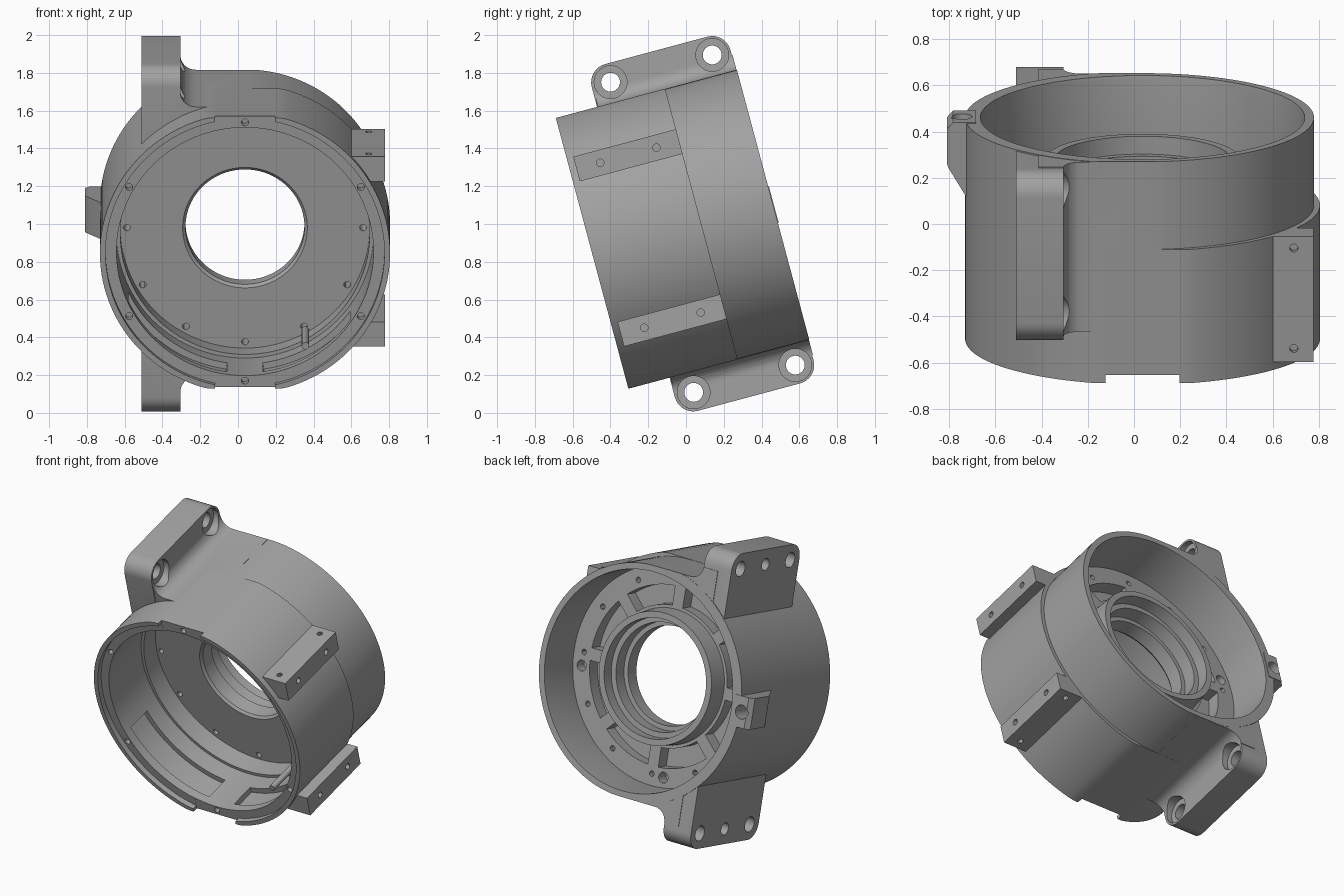
import bpy, bmesh, math
from mathutils import Matrix, Vector

cube = bpy.data.objects.get("Cube")
if cube:
    bpy.data.objects.remove(cube)

metal = bpy.data.materials.new("cast_grey")
metal.use_nodes = True
GREY = (0.36, 0.36, 0.36, 1)
metal.diffuse_color = GREY
metal.node_tree.nodes["Principled BSDF"].inputs["Base Color"].default_value = GREY

# Local frame: y runs along the bore, z is up across it, x = 0 on the bore axis
PLACE = Matrix.Translation((0.037, -0.018, 0.973)) @ Matrix.Rotation(math.radians(15), 4, 'X')
AXES = {'x': lambda a, b, d: (d, a, b), 'y': lambda a, b, d: (a, d, b), 'z': lambda a, b, d: (a, b, d)}


def prism(bm, pts, axis, lo, hi):
    """Extrude a closed outline along an axis."""
    at = AXES[axis]
    face = bm.faces.new([bm.verts.new(at(a, b, lo)) for a, b in pts])
    out = bmesh.ops.extrude_face_region(bm, geom=[face])
    verts = [g for g in out["geom"] if isinstance(g, bmesh.types.BMVert)]
    bmesh.ops.translate(bm, verts=verts, vec=Vector(at(0, 0, hi - lo)))


def ring(r, a=0, b=0, n=24):
    return [(a + r * math.cos(math.tau * i / n), b + r * math.sin(math.tau * i / n)) for i in range(n)]


def polar(r, deg):
    return r * math.cos(math.radians(deg)), r * math.sin(math.radians(deg))


def sector(r0, r1, in0, in1, out0, out1, n=14):
    """Curved pocket outline with separate inner and outer angle ranges."""
    outer = [polar(r1, out0 + (out1 - out0) * i / n) for i in range(n + 1)]
    inner = [polar(r0, in1 + (in0 - in1) * i / n) for i in range(n + 1)]
    return outer + inner


def rounded(a0, a1, b0, b1, r, n=8):
    pts = []
    for k, (a, b) in enumerate([(a1 - r, b1 - r), (a0 + r, b1 - r), (a0 + r, b0 + r), (a1 - r, b0 + r)]):
        for i in range(n + 1):
            da, db = polar(r, 90 * (k + i / n))
            pts.append((a + da, b + db))
    return pts


def make(name, bm):
    bmesh.ops.recalc_face_normals(bm, faces=bm.faces)
    mesh = bpy.data.meshes.new(name)
    bm.to_mesh(mesh)
    bm.free()
    mesh.materials.append(metal)
    obj = bpy.data.objects.new(name, mesh)
    bpy.context.collection.objects.link(obj)
    return obj


def solid(name, *prisms):
    bm = bmesh.new()
    for p in prisms:
        prism(bm, *p)
    return make(name, bm)


def combine(target, tool, mode):
    mod = target.modifiers.new("join", 'BOOLEAN')
    mod.operation, mod.solver, mod.object = mode, 'EXACT', tool
    graph = bpy.context.evaluated_depsgraph_get()
    mesh = bpy.data.meshes.new_from_object(target.evaluated_get(graph))
    target.modifiers.clear()
    target.data = mesh
    bpy.data.objects.remove(tool)


def add(*prisms):
    combine(housing, solid("addition", *prisms), 'UNION')


def cut(*prisms):
    combine(housing, solid("cutter", *prisms), 'DIFFERENCE')


def shell(right, left, flat):
    pts = ring(1, n=128)
    return [((right if a > 0 else left) * a, max(-flat, min(flat, (right if a > 0 else left) * b))) for a, b in pts]


# Barrel: wide front, back stepped in on one side
FRONT, BACK, STEP = -0.496, 0.496, 0.103
housing = solid("bearing_housing", (shell(0.768, 0.768, 0.742), 'y', FRONT, STEP))
add((shell(0.742, 0.768, 0.740), 'y', STEP - 0.05, BACK))

# Mounting arms, one plate through the barrel, with filleted shoulders
add((rounded(-0.27, 0.49, -0.95, 0.95, 0.1), 'x', -0.547, -0.342))
fillet = [(-0.262 - 0.08 * math.sin(t), 0.821 - 0.08 * math.cos(t)) for t in [i * math.pi / 16 for i in range(9)]]
top = [(0, 0.741)] + fillet + [(-0.45, 0.821)]
add((top + [(a, -b) for a, b in reversed(top)], 'y', -0.265, 0.494))

# Side pads and the tapered rear lug
for s in (1, -1):
    lo, hi = sorted((0.385 * s, 0.52 * s))
    add(([(0.5, lo), (0.74, lo), (0.74, hi), (0.5, hi)], 'y', -0.46, STEP))
add(([(-0.72, 0.17), (-0.765, 0.17), (-0.842, 0.30), (-0.847, 0.32), (-0.847, 0.47),
      (-0.82, 0.50), (-0.72, 0.50)], 'z', -0.1, 0.1))

# Stepped bore, web and hub
profile = [(0, -0.6), (0.738, -0.6), (0.738, -0.46), (0.68, -0.46), (0.68, -0.1), (0.66, -0.1),
           (0.66, 0.03), (0.33, 0.03), (0.315, 0.045), (0.315, 0.14), (0.345, 0.14), (0.345, 0.23),
           (0.38, 0.23), (0.38, 0.31), (0.42, 0.31), (0.43, 0.18), (0.70, 0.18), (0.70, 0.48),
           (0.715, 0.6), (0, 0.6)]
bm = bmesh.new()
verts = [bm.verts.new((r, y, 0)) for r, y in profile]
edges = [bm.edges.new(p) for p in zip(verts, verts[1:])]
bmesh.ops.spin(bm, geom=verts + edges, cent=(0, 0, 0), axis=(0, 1, 0), angle=math.tau, steps=128)
bmesh.ops.remove_doubles(bm, verts=bm.verts, dist=0.0001)
combine(housing, make("bore_cutter", bm), 'DIFFERENCE')

# Pockets between the ribs on the back of the web
cut(*[(sector(0.45, 0.575, a + 5, a + 40, a + 4, a + 41), 'y', 0.09, 0.25) for a in range(0, 360, 45)])

# Lip notches and curved slots inside the front bore
for s in (1, -1):
    cut(([(-0.16, 0.6 * s), (0.16, 0.6 * s), (0.16, 0.9 * s), (-0.16, 0.9 * s)], 'y', -0.6, -0.459))
cut(*[(sector(0.64, 0.715, a, b, a, b), 'y', -0.40, -0.22) for a, b in ((205, 262), (278, 325))])

# Bolt holes in the web, front shelf and lug
cut(*[(ring(0.018, *polar(0.625, a), 12), 'y', 0, 0.25) for a in range(0, 360, 30)])
cut(*[(ring(0.019, *polar(0.708, a), 12), 'y', -0.55, -0.41) for a in range(30, 390, 60)])
cut(*[(ring(0.035, *polar(0.635, a), 16), 'y', 0.1, 0.25) for a in (-8, 172, 262)])
cut((ring(0.045, -0.782, 0), 'y', 0.3, 0.6))

# Arm holes, counterbores and blind dowel holes
spots = [(t, v) for t in (-0.167, 0.39) for v in (-0.85, 0.85)]
cut(*[(ring(0.05, *p), 'x', -0.7, -0.2) for p in spots])
cut(*[(ring(0.087, *p, 32), 'x', -0.38, -0.2) for p in spots])
cut(*[(ring(0.04, 0.11, v), 'x', -0.7, -0.48) for v in (-0.85, 0.85)])

# Small tapped holes in the pads, from the side and from the edge
for s in (1, -1):
    cut(*[(ring(0.02, t, 0.452 * s, 12), 'x', 0.70, 0.8) for t in (-0.331, -0.022)])
    lo, hi = sorted((0.49 * s, 0.6 * s))
    cut(*[(ring(0.018, 0.655, t, 12), 'z', lo, hi) for t in (-0.40, 0.05)])

# Locating pin inside the front bore
pin = solid("locating_pin", (ring(0.02, 0.32, -0.565, 16), 'y', -0.28, 0.05))

for obj in (housing, pin):
    obj.data.transform(PLACE)
    bpy.ops.object.select_all(action='DESELECT')
    obj.select_set(True)
    bpy.context.view_layer.objects.active = obj
    bpy.ops.object.shade_smooth_by_angle(angle=math.radians(30))
